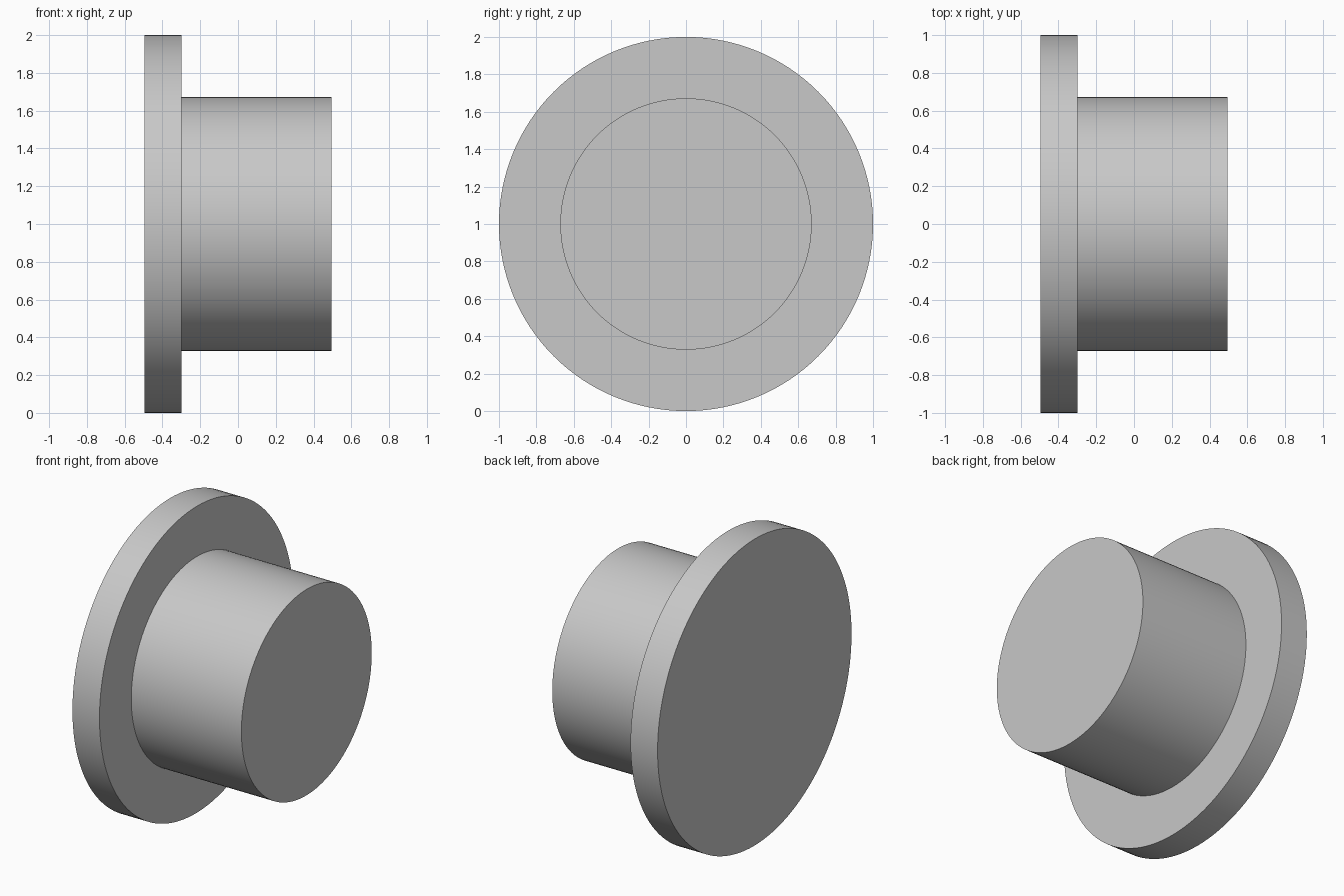
import bpy, bmesh, math
from mathutils import Vector, Matrix

cube = bpy.data.objects.get("Cube")
if cube:
    bpy.data.objects.remove(cube, do_unlink=True)

SEGMENTS = 128
FLANGE_RADIUS, HUB_RADIUS = 1.0, 0.672
BACK, SHOULDER, TIP = -0.495, -0.3, 0.495

# Plain grey material
grey = bpy.data.materials.new("plain grey")
grey.use_nodes = True
colour = (0.58, 0.58, 0.58, 1)
grey.diffuse_color = colour
grey.node_tree.nodes["Principled BSDF"].inputs["Base Color"].default_value = colour

# Flange and hub turned as one closed solid around the x axis
profile = [(BACK, FLANGE_RADIUS), (SHOULDER, FLANGE_RADIUS),
           (SHOULDER, HUB_RADIUS), (TIP, HUB_RADIUS)]
bm = bmesh.new()
rings = []
for x, radius in profile:
    ring = []
    for i in range(SEGMENTS):
        a = math.tau * i / SEGMENTS
        ring.append(bm.verts.new((x, radius * math.cos(a), radius * math.sin(a))))
    rings.append(ring)
for low, high in zip(rings, rings[1:]):
    for i in range(SEGMENTS):
        j = (i + 1) % SEGMENTS
        bm.faces.new((low[i], low[j], high[j], high[i]))

# Flat end caps
bm.faces.new(rings[0])
bm.faces.new(rings[-1])
bmesh.ops.recalc_face_normals(bm, faces=bm.faces)

mesh = bpy.data.meshes.new("flanged_plug")
bm.to_mesh(mesh)
bm.free()
mesh.materials.append(grey)
plug = bpy.data.objects.new("flanged_plug", mesh)
plug.location.z = FLANGE_RADIUS
bpy.context.collection.objects.link(plug)

# Smooth round walls, sharp rims
bpy.ops.object.select_all(action="DESELECT")
plug.select_set(True)
bpy.context.view_layer.objects.active = plug
bpy.ops.object.shade_smooth_by_angle(angle=math.radians(30))
